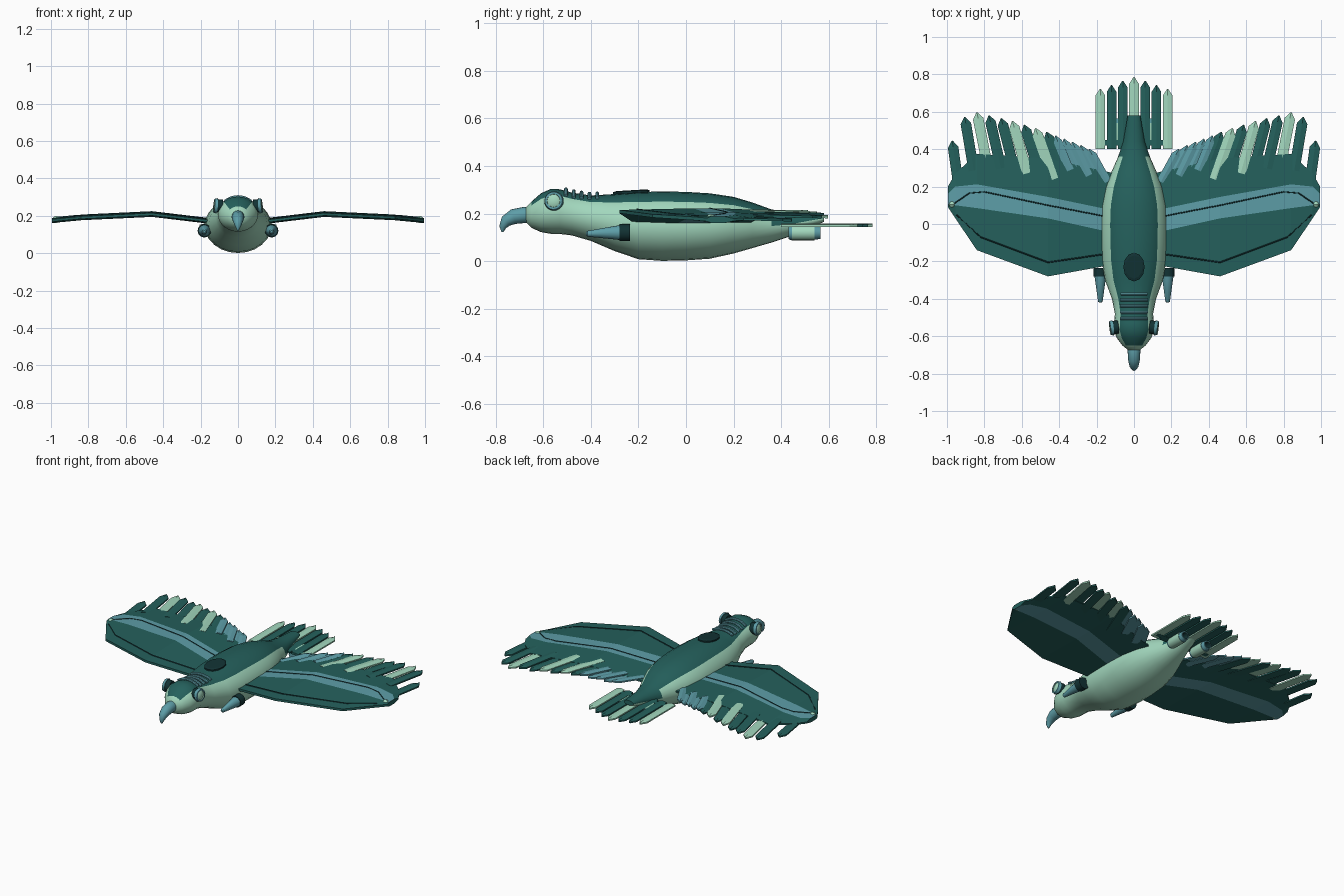
import bpy, bmesh, math
from mathutils import Vector

if "Cube" in bpy.data.objects:
    bpy.data.objects.remove(bpy.data.objects["Cube"])

def material(name, rgb):
    m = bpy.data.materials.new(name)
    m.diffuse_color = (*rgb, 1)
    m.use_nodes = True
    m.node_tree.nodes["Principled BSDF"].inputs["Base Color"].default_value = m.diffuse_color
    return m

TEAL = material("deep_teal", (0.018, 0.118, 0.108))
MINT = material("pale_mint", (0.36, 0.68, 0.51))
BLUE = material("steel_blue", (0.11, 0.34, 0.39))
DARK = material("near_black_teal", (0.006, 0.032, 0.034))

def loft(name, rings, mats, rule=None, mirror=False, smooth=None):
    """Skin a list of equal-length point rings and cap both ends."""
    bm = bmesh.new()
    vs = [[bm.verts.new(p) for p in r] for r in rings]
    n = len(rings[0])
    for i in range(len(vs) - 1):
        for j in range(n):
            k = (j + 1) % n
            f = bm.faces.new((vs[i][j], vs[i][k], vs[i + 1][k], vs[i + 1][j]))
            f.material_index = rule(i, j) if rule else 0
    for i, r in ((0, vs[0]), (len(vs) - 2, vs[-1])):
        f = bm.faces.new(r)
        f.material_index = rule(i, 0) if rule else 0
    bmesh.ops.recalc_face_normals(bm, faces=bm.faces)
    me = bpy.data.meshes.new(name)
    bm.to_mesh(me)
    bm.free()
    for m in mats:
        me.materials.append(m)
    ob = bpy.data.objects.new(name, me)
    bpy.context.collection.objects.link(ob)
    if smooth:
        bpy.ops.object.select_all(action='DESELECT')
        ob.select_set(True)
        bpy.context.view_layer.objects.active = ob
        bpy.ops.object.shade_smooth_by_angle(angle=math.radians(smooth))
    if mirror:
        mod = ob.modifiers.new("mirror", 'MIRROR')
        mod.use_mirror_merge = False
    return ob

def tube(name, path, radii, mats, rule=None, axis=None, n=16, mirror=False, smooth=40):
    """Round section swept along a path with varying radius."""
    path = [Vector(p) for p in path]
    rings = []
    for i, p in enumerate(path):
        t = Vector(axis) if axis else path[min(i + 1, len(path) - 1)] - path[max(i - 1, 0)]
        t.normalize()
        u = t.cross(Vector((0, 0, 1)) if abs(t.z) < 0.9 else Vector((0, -1, 0))).normalized()
        v = u.cross(t)
        rings.append([p + radii[i] * (u * math.cos(a) + v * math.sin(a))
                      for a in (2 * math.pi * j / n for j in range(n))])
    return loft(name, rings, mats, rule, mirror, smooth)

# Body stations: y, bottom z, top z, half width
BODY = [(-.675, .165, .225, .03), (-.65, .14, .25, .062), (-.61, .122, .285, .092),
        (-.57, .115, .303, .108), (-.53, .114, .302, .107), (-.48, .108, .288, .102),
        (-.40, .085, .276, .118), (-.30, .042, .282, .155), (-.20, .008, .29, .172),
        (-.10, .001, .293, .178), (0, .003, .291, .18), (.10, .01, .285, .175),
        (.20, .032, .27, .152), (.28, .055, .246, .12), (.36, .078, .217, .085),
        (.44, .105, .205, .058), (.52, .14, .2, .044), (.58, .165, .195, .034)]

def body_at(y):
    for a, b in zip(BODY, BODY[1:]):
        if a[0] <= y <= b[0]:
            t = (y - a[0]) / (b[0] - a[0])
            return [p + (q - p) * t for p, q in zip(a, b)]

def body_ring(y, lo, hi, w, n=24):
    return [(w * math.cos(a), y, (lo + hi) / 2 + (hi - lo) / 2 * math.sin(a))
            for a in (2 * math.pi * j / n for j in range(n))]

def back_colour(i, j):
    return 1 if (i > 0 and 3 <= j <= 8) or (i >= 14 and j <= 11) else 0

loft("body", [body_ring(*s) for s in BODY], [MINT, TEAL], back_colour, smooth=50)

# Hooked beak
tube("beak", [(0, -.63, .193), (0, -.68, .194), (0, -.725, .187), (0, -.757, .168),
              (0, -.771, .143), (0, -.772, .122)],
     [.03, .034, .032, .025, .015, .004], [BLUE])

# Goggle eyes: dark socket, blue rim, mint lens
tube("eye", [(.085, -.55, .25), (.112, -.555, .253), (.112, -.555, .253), (.128, -.557, .254),
             (.128, -.557, .254), (.124, -.557, .254), (.13, -.557, .254)],
     [.036, .036, .041, .037, .028, .027, .016], [DARK, BLUE, MINT],
     lambda i, j: (0, 1, 1, 1, 2, 2)[i], axis=(1, -.12, .1), n=20, mirror=True)

# Cooling ribs across the neck
for k in range(5):
    y = -.505 + k * .033
    _, lo, hi, w = body_at(y)
    ang = math.acos(.07 / w)
    arc = [ang + (math.pi - 2 * ang) * t / 8 for t in range(9)]
    tube("neck_rib", [(w * math.cos(a), y, (lo + hi) / 2 + ((hi - lo) / 2 + .007) * math.sin(a))
                      for a in arc], [.008] * 9, [BLUE], n=8)

# Dark hatch on the back
hatch = []
for h, s in ((-.006, 1), (.003, 1), (.007, .8)):
    hatch.append([(.057 * s * math.cos(a), -.23 + .077 * s * math.sin(a),
                   .291 + h + .06 * .077 * s * math.sin(a))
                  for a in (2 * math.pi * j / 12 for j in range(12))])
loft("back_hatch", hatch, [DARK])

# Wing stations: x, z, leading edge, band front, band back, trailing edge
WING = [(.10, .165, -.215, -.05, .07, .27), (.46, .208, -.28, .03, .145, .35),
        (.84, .19, -.14, .085, .212, .375), (.955, .179, .03, .1, .2, .27),
        (.995, .174, .09, .105, .16, .2)]

def wing_z(x):
    x = min(max(x, .10), .995)
    for a, b in zip(WING, WING[1:]):
        if x <= b[0]:
            return a[1] + (b[1] - a[1]) * (x - a[0]) / (b[0] - a[0])

def wing_ring(x, z, f, b1, b2, r):
    return [(x, f, z + .007), (x, b1, z + .014), (x, b2, z + .014), (x, r, z + .005),
            (x, r, z - .005), (x, b2, z - .014), (x, b1, z - .014), (x, f, z - .007)]

loft("wing", [wing_ring(*s) for s in WING], [TEAL, BLUE],
     lambda i, j: 1 if j in (1, 5) else 0, mirror=True)

# Thin spar and seam lines on the wing
for name, line, lift in (
        ("wing_spar", [(.15, .04), (.46, .1), (.8, .172), (.88, .165), (.96, .11)], .013),
        ("wing_seam", [(.15, -.16), (.46, -.205), (.82, -.07), (.95, .05)], .009)):
    tube(name, [(x, y, wing_z(x) + lift) for x, y in line], [.004] * len(line),
         [DARK], n=6, mirror=True)

# Wing tip lamp
tube("wing_tip_lamp", [(.972, .085, .18), (.972, .092, .18), (.972, .105, .18),
                       (.972, .118, .18), (.972, .125, .18)],
     [.003, .014, .019, .014, .003], [MINT], n=12, mirror=True)

def feather(name, base, tip, width, mat, mirror):
    """Flat pointed vane with a slightly raised quill line."""
    base, tip = Vector(base), Vector(tip)
    d = (tip - base).normalized()
    s = Vector((d.y, -d.x, 0)).normalized()
    up = Vector((0, 0, 1))
    def ring(c, w):
        return [c - s * w - up * .005, c + s * w - up * .005, c + s * w + up * .004,
                c + up * .009, c - s * w + up * .004]
    rings = [ring(base, width / 2), ring(tip - d * .035, width / 2), ring(tip, .003)]
    loft(name, rings, [mat], mirror=mirror)

# Wing feathers, fanned from tip to root
TIPS = [(.972, .445), (.905, .572), (.84, .597), (.775, .58), (.71, .565), (.65, .55),
        (.587, .53), (.527, .512), (.468, .492), (.42, .472), (.375, .455), (.33, .438),
        (.285, .42), (.24, .4)]
for k, (x, y) in enumerate(TIPS):
    lean = math.radians(8 + 1.6 * k)
    size = .29 if k < 9 else .2
    bx, by = x - size * math.sin(lean), y - size * math.cos(lean)
    mat = BLUE if k > 8 else MINT if k in (2, 5, 7) else TEAL
    dz = .003 if k % 2 else -.003
    feather("wing_feather", (bx, by, wing_z(bx) + dz), (x, y, wing_z(x) - .002 + dz),
            .056 if k < 9 else .046, mat, True)

# Tail feathers
for k, (tip, mat) in enumerate(((.785, MINT), (.765, TEAL), (.742, TEAL), (.722, MINT))):
    feather("tail_feather", (.06 * k, .4, .149), (.06 * k, tip, .149), .051, mat, k > 0)

# Tail mount joining feathers to the body
loft("tail_mount", [[(-.19, y, .143), (.19, y, .143), (.19, y, .153), (-.19, y, .153)]
                    for y in (.42, .45)], [TEAL])

# Nose-cone pods under the wing roots
tube("wing_pod", [(.18, -.42, .115), (.18, -.415, .115), (.18, -.28, .12), (.18, -.28, .12),
                  (.18, -.235, .12)], [.006, .012, .031, .036, .036], [BLUE, DARK],
     lambda i, j: 1 if i > 1 else 0, axis=(0, 1, 0), mirror=True)

# Hollow thrusters under the tail
tube("tail_thruster", [(.085, .43, .12), (.085, .445, .12), (.085, .54, .12), (.085, .54, .12),
                       (.085, .565, .12), (.085, .565, .12), (.085, .51, .12)],
     [.027, .033, .033, .03, .027, .02, .018], [BLUE, MINT, DARK],
     lambda i, j: (0, 1, 0, 0, 0, 2)[i], axis=(0, 1, 0), mirror=True)
